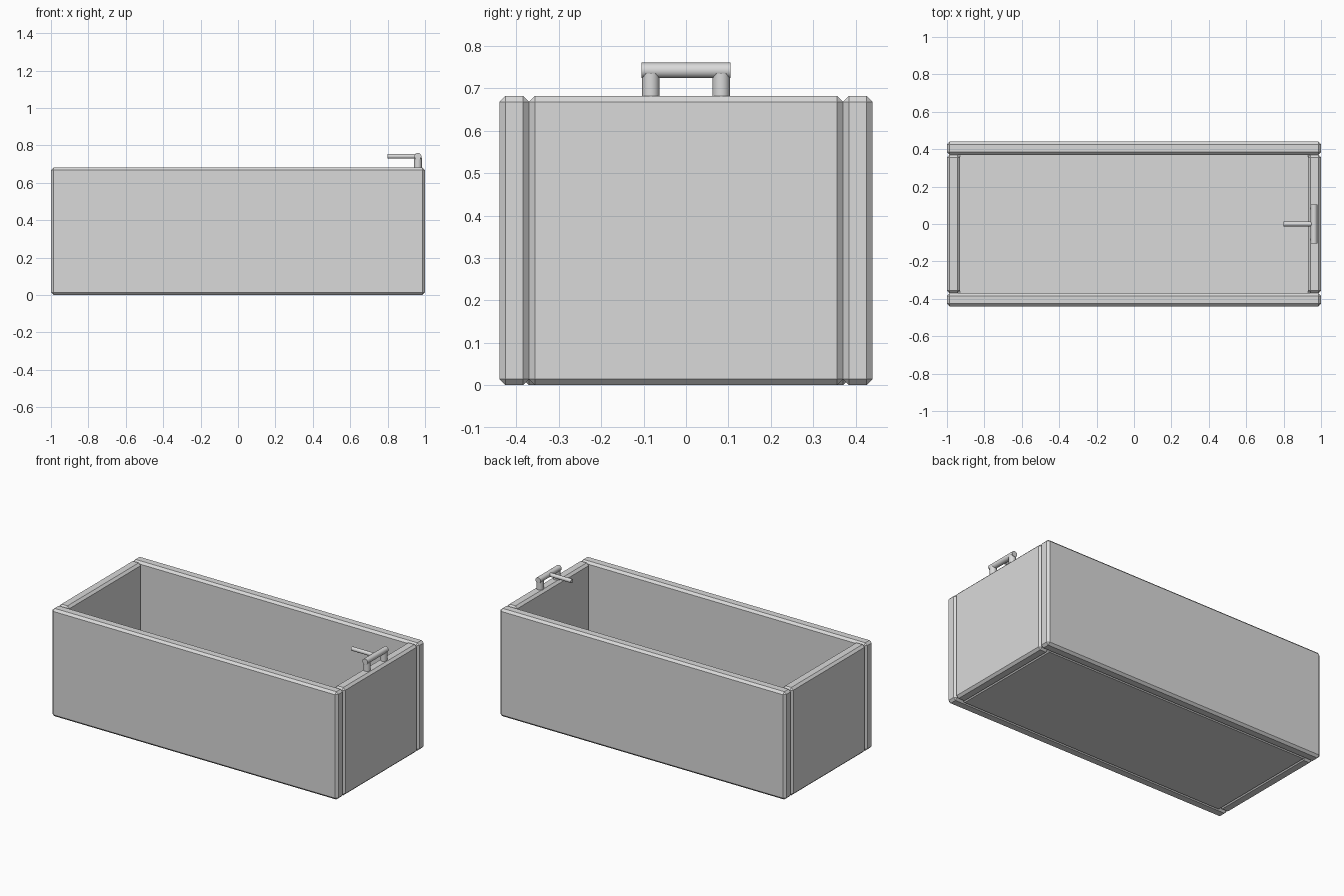
import bpy
import math

if "Cube" in bpy.data.objects:
    bpy.data.objects.remove(bpy.data.objects["Cube"])

grey = bpy.data.materials.new("light grey")
grey.diffuse_color = (0.7, 0.7, 0.7, 1)
grey.use_nodes = True
grey.node_tree.nodes["Principled BSDF"].inputs["Base Color"].default_value = grey.diffuse_color


def panel(name, lo, hi, chamfer=0.014):
    """Box between two corners with chamfered edges."""
    bpy.ops.mesh.primitive_cube_add(size=1, location=[(a + b) / 2 for a, b in zip(lo, hi)])
    ob = bpy.context.object
    ob.name = name
    ob.scale = [b - a for a, b in zip(lo, hi)]
    bpy.ops.object.transform_apply(location=False, rotation=False, scale=True)
    mod = ob.modifiers.new("chamfer", 'BEVEL')
    mod.width = chamfer
    mod.segments = 1
    ob.data.materials.append(grey)


def rod(name, radius, length, location, rotation=(0, 0, 0)):
    """Smooth cylinder."""
    bpy.ops.mesh.primitive_cylinder_add(vertices=24, radius=radius, depth=length,
                                        location=location, rotation=rotation)
    ob = bpy.context.object
    ob.name = name
    ob.data.materials.append(grey)
    bpy.ops.object.shade_smooth_by_angle(angle=math.radians(30))


# tub walls and floor
panel("front_wall", (-1, -0.44, 0), (1, -0.37, 0.682))
panel("back_wall", (-1, 0.37, 0), (1, 0.44, 0.682))
panel("left_wall", (-1, -0.37, 0), (-0.93, 0.37, 0.682))
panel("right_wall", (0.93, -0.37, 0), (1, 0.37, 0.682))
panel("floor", (-0.944, -0.384, 0), (0.944, 0.384, 0.1))

# tap: two posts, a crossbar and a spout
for side, y in (("front", -0.083), ("back", 0.083)):
    rod(side + "_tap_post", 0.0205, 0.07, (0.962, y, 0.7))
rod("tap_crossbar", 0.0182, 0.21, (0.962, 0, 0.742), (math.pi / 2, 0, 0))
rod("tap_spout", 0.0125, 0.164, (0.88, 0, 0.742), (0, math.pi / 2, 0))
